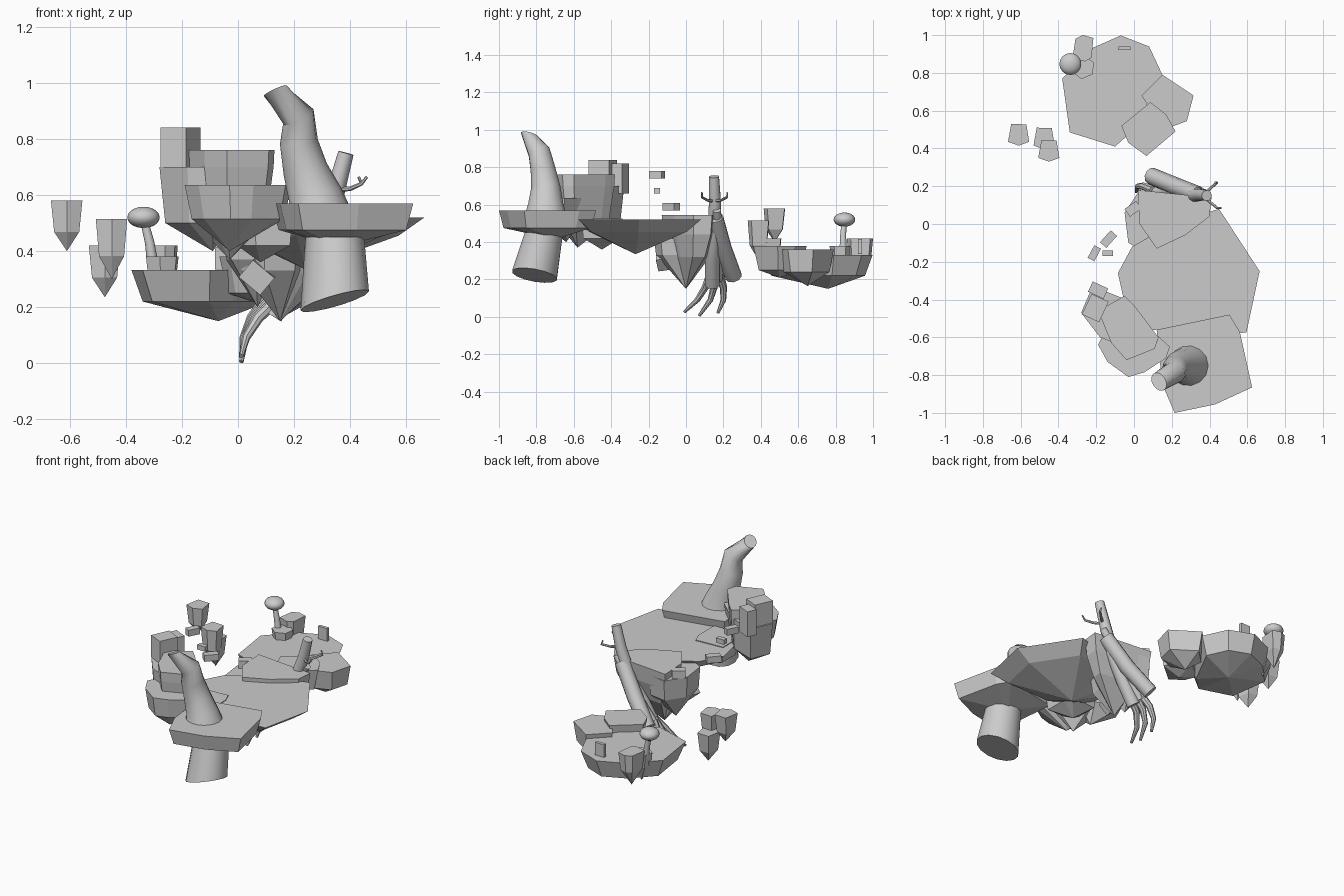
import bpy, bmesh, math
from mathutils import Vector, Euler


def finish(name, bm):
    bmesh.ops.recalc_face_normals(bm, faces=bm.faces)
    me = bpy.data.meshes.new(name)
    bm.to_mesh(me)
    bm.free()
    ob = bpy.data.objects.new(name, me)
    bpy.context.collection.objects.link(ob)
    return ob


def smooth(ob, angle=40):
    bpy.ops.object.select_all(action='DESELECT')
    ob.select_set(True)
    bpy.context.view_layer.objects.active = ob
    bpy.ops.object.shade_smooth_by_angle(angle=math.radians(angle))


def loft(name, rings, apex=None):
    """Skin closed rings of points; end in an apex or a flat cap."""
    bm = bmesh.new()
    vs = [[bm.verts.new(p) for p in r] for r in rings]
    n = len(vs[0])
    bm.faces.new(vs[0])
    for a, b in zip(vs, vs[1:]):
        for i in range(n):
            j = (i + 1) % n
            bm.faces.new((a[i], a[j], b[j], b[i]))
    if apex:
        t = bm.verts.new(apex)
        for i in range(n):
            bm.faces.new((vs[-1][i], vs[-1][(i + 1) % n], t))
    else:
        bm.faces.new(vs[-1])
    return finish(name, bm)


def rock(name, outline, levels, apex=None):
    """Plan outline repeated at (z, scale) levels, tapering to an apex."""
    cx = sum(p[0] for p in outline) / len(outline)
    cy = sum(p[1] for p in outline) / len(outline)
    rings = [[(cx + (x - cx) * s, cy + (y - cy) * s, z) for x, y in outline]
             for z, s in levels]
    return loft(name, rings, apex)


def tube(name, path, sides=12):
    """Tapered tube through (x, y, z, radius) points."""
    pts = [Vector(p[:3]) for p in path]
    rings = []
    for i, p in enumerate(pts):
        d = (pts[min(i + 1, len(pts) - 1)] - pts[max(i - 1, 0)]).normalized()
        u = Vector((0, 1, 0)).cross(d).normalized()
        v = d.cross(u)
        rings.append([p + path[i][3] * (u * math.cos(a) + v * math.sin(a))
                      for a in (2 * math.pi * k / sides for k in range(sides))])
    ob = loft(name, rings)
    smooth(ob)
    return ob


def box(name, loc, size, rot=(0, 0, 0)):
    bm = bmesh.new()
    bmesh.ops.create_cube(bm, size=1)
    ob = finish(name, bm)
    ob.location, ob.scale = loc, size
    ob.rotation_euler = Euler([math.radians(a) for a in rot])
    return ob


def ngon(x, y, r, n, turn=0):
    return [(x + r * math.cos(2 * math.pi * k / n + turn),
             y + r * math.sin(2 * math.pi * k / n + turn)) for k in range(n)]


# Main island
rock("main_island",
     [(-0.085, -0.26), (-0.01, -0.12), (0.2, 0.0), (0.45, 0.08), (0.665, -0.25),
      (0.595, -0.575), (0.2, -0.59), (-0.05, -0.42)],
     [(0.52, 1), (0.455, 0.78)], (0.24, -0.27, 0.335))
rock("main_step", [(-0.015, -0.35), (0.17, -0.34), (0.195, -0.4), (0.195, -0.56), (0.06, -0.56), (-0.015, -0.5)],
     [(0.525, 1), (0.42, 0.9)], (0.08, -0.45, 0.36))

# Front island with the trunk through it
rock("front_island",
     [(0.12, -0.56), (0.505, -0.48), (0.56, -0.57), (0.625, -0.865), (0.43, -0.955),
      (0.215, -1.0), (0.15, -0.85)],
     [(0.57, 1), (0.475, 0.9)], (0.36, -0.7, 0.415))
tube("trunk_upper", [(0.285, -0.75, 0.54, 0.115), (0.275, -0.75, 0.6, 0.096),
                     (0.24, -0.75, 0.69, 0.08), (0.217, -0.765, 0.79, 0.068),
                     (0.215, -0.785, 0.88, 0.06), (0.132, -0.835, 0.97, 0.052)], 14)
# Level the trunk top to a slanted cut
trunk = bpy.data.objects["trunk_upper"]
for v in list(trunk.data.vertices)[-14:]:
    v.co.z = 0.972 + 0.4 * (v.co.x - 0.132) - 0.15 * (v.co.y + 0.835)
trunk_rings = [[(x, y, 0.45) for x, y in ngon(0.345, -0.76, 0.105, 14)],
               [(x, y, 0.222 + 0.28 * (x - 0.345) - 0.17 * (y + 0.81))
                for x, y in ngon(0.345, -0.81, 0.122, 14)]]
smooth(loft("trunk_lower", trunk_rings))

# Left rock stack
rock("stack_front_rock",
     [(-0.19, -0.64), (-0.14, -0.73), (-0.03, -0.81), (0.055, -0.785), (0.17, -0.71),
      (0.19, -0.65), (0.08, -0.55), (-0.14, -0.54)],
     [(0.635, 1), (0.515, 0.87)], (-0.03, -0.64, 0.4))
rock("stack_cap",
     [(-0.19, -0.46), (-0.05, -0.38), (0.0, -0.43), (0.13, -0.6), (0.11, -0.66),
      (-0.04, -0.72), (-0.12, -0.63)],
     [(0.76, 1), (0.7, 0.98), (0.5, 0.8)], (-0.03, -0.58, 0.37))
rock("stack_back_rock",
     [(-0.28, -0.47), (-0.22, -0.33), (-0.04, -0.4), (0.0, -0.5), (-0.08, -0.64), (-0.18, -0.6)],
     [(0.7, 1), (0.5, 0.86)], (-0.09, -0.5, 0.4))
box("stack_block_tall", (-0.205, -0.445, 0.77), (0.1, 0.12, 0.14), (0, 0, -25))
box("stack_block_short", (-0.19, -0.35, 0.74), (0.09, 0.06, 0.16), (0, 0, -25))

# Small floating blocks
box("float_block_low", (-0.135, -0.08, 0.59), (0.085, 0.045, 0.04), (0, 0, 48))
box("float_block_high", (-0.21, -0.155, 0.76), (0.075, 0.04, 0.04), (0, 0, 62))
box("float_block_mid", (-0.14, -0.155, 0.675), (0.055, 0.03, 0.03))

# Hanging rocks at the back of the main island
rock("hanging_ledge",
     [(0.02, 0.18), (0.41, 0.14), (0.4, 0.04), (0.27, -0.06), (0.12, -0.13), (0.03, 0.0)],
     [(0.545, 1), (0.44, 0.93), (0.32, 0.65)], (0.15, 0.0, 0.15))
rock("hanging_side_rock",
     [(-0.05, 0.06), (0.03, 0.18), (0.15, 0.16), (0.16, -0.1), (0.06, -0.15), (-0.03, -0.1)],
     [(0.5, 1), (0.37, 0.93)], (0.07, 0.0, 0.2))
rock("hanging_under_rock", ngon(0.12, -0.05, 0.125, 6, 0.3),
     [(0.42, 1), (0.33, 0.9)], (0.15, 0.0, 0.15))
box("hanging_chunk", (0.07, -0.12, 0.31), (0.1, 0.07, 0.08), (10, 40, 0))
box("hanging_top_block", (-0.005, 0.08, 0.52), (0.075, 0.05, 0.05), (0, 0, 35))

# Leaning logs, roots and twigs
tube("log_tall", [(0.385, 0.15, 0.75, 0.028), (0.35, 0.155, 0.62, 0.033),
                  (0.29, 0.15, 0.45, 0.038), (0.2, 0.14, 0.3, 0.04), (0.12, 0.14, 0.17, 0.04)], 10)
tube("log_thick", [(0.34, 0.155, 0.53, 0.045), (0.22, 0.2, 0.36, 0.047), (0.09, 0.255, 0.215, 0.045)], 10)
tube("log_thin", [(0.37, 0.165, 0.57, 0.022), (0.25, 0.18, 0.4, 0.026), (0.1, 0.17, 0.2, 0.025)], 10)
for i, (x0, y0, y1, y2, z2) in enumerate([(0.14, 0.13, 0.06, -0.01, 0.025),
                                          (0.12, 0.15, 0.13, 0.07, 0.005),
                                          (0.1, 0.18, 0.2, 0.17, 0.02)]):
    tube(f"root_{i}", [(x0, y0, 0.23, 0.022), (x0 * 0.5, (y0 + y1) / 2 + 0.01, 0.16, 0.02),
                       (x0 * 0.2, y1, 0.09, 0.015), (0.012, y2, z2, 0.008)], 8)
for i, (x, y) in enumerate([(0.46, 0.085), (0.43, 0.22)]):
    tube(f"twig_{i}", [(0.36, 0.15, 0.62, 0.009), (0.4, (y + 0.15) / 2, 0.622, 0.008),
                       (0.44, y, 0.64, 0.007), (x, y, 0.665, 0.005)], 6)

# Back island
rock("back_island",
     [(-0.38, 0.77), (-0.34, 0.485), (-0.1, 0.41), (0.0, 0.5), (0.15, 0.79), (0.08, 0.94),
      (-0.07, 0.998), (-0.235, 0.925)],
     [(0.332, 1), (0.22, 0.85)], (-0.07, 0.76, 0.15))
rock("back_side_rock", [(0.15, 0.79), (0.315, 0.68), (0.28, 0.545), (0.16, 0.5), (0.04, 0.68)],
     [(0.36, 1), (0.24, 0.85)], (0.16, 0.65, 0.165))
rock("back_corner_rock",
     [(0.087, 0.645), (0.17, 0.58), (0.22, 0.49), (0.066, 0.36), (-0.03, 0.43), (-0.066, 0.52)],
     [(0.38, 1), (0.25, 0.8)], (0.08, 0.5, 0.21))
rock("back_small_rock",
     [(-0.31, 0.98), (-0.27, 1.0), (-0.215, 0.985), (-0.225, 0.88), (-0.26, 0.86), (-0.325, 0.88)],
     [(0.42, 1), (0.31, 0.85)], (-0.27, 0.93, 0.21))
rock("back_stone", ngon(-0.27, 0.83, 0.063, 6, 0.4), [(0.38, 1), (0.3, 0.85)], (-0.27, 0.83, 0.2))
box("back_block", (-0.05, 0.93, 0.375), (0.065, 0.02, 0.08))

# Mushroom
tube("mushroom_stem", [(-0.305, 0.84, 0.36, 0.02), (-0.315, 0.84, 0.43, 0.017),
                       (-0.335, 0.845, 0.51, 0.014)], 10)
bm = bmesh.new()
bmesh.ops.create_uvsphere(bm, u_segments=16, v_segments=10, radius=1)
cap = finish("mushroom_cap", bm)
cap.location, cap.scale = (-0.337, 0.847, 0.52), (0.058, 0.058, 0.038)
smooth(cap)

# Floating pointed stones
for i, (x, y, top, tip) in enumerate([(-0.61, 0.475, 0.58, 0.4), (-0.45, 0.39, 0.515, 0.3),
                                      (-0.475, 0.455, 0.42, 0.235)]):
    h = top - tip
    rock(f"floating_stone_{i}",
         [(x + dx, y + dy) for dx, dy in ((-0.057, -0.04), (-0.04, 0.055), (0.04, 0.052),
                                          (0.055, -0.04), (0.0, -0.06))],
         [(top, 1), (top - 0.62 * h, 0.8)], (x, y, tip))
